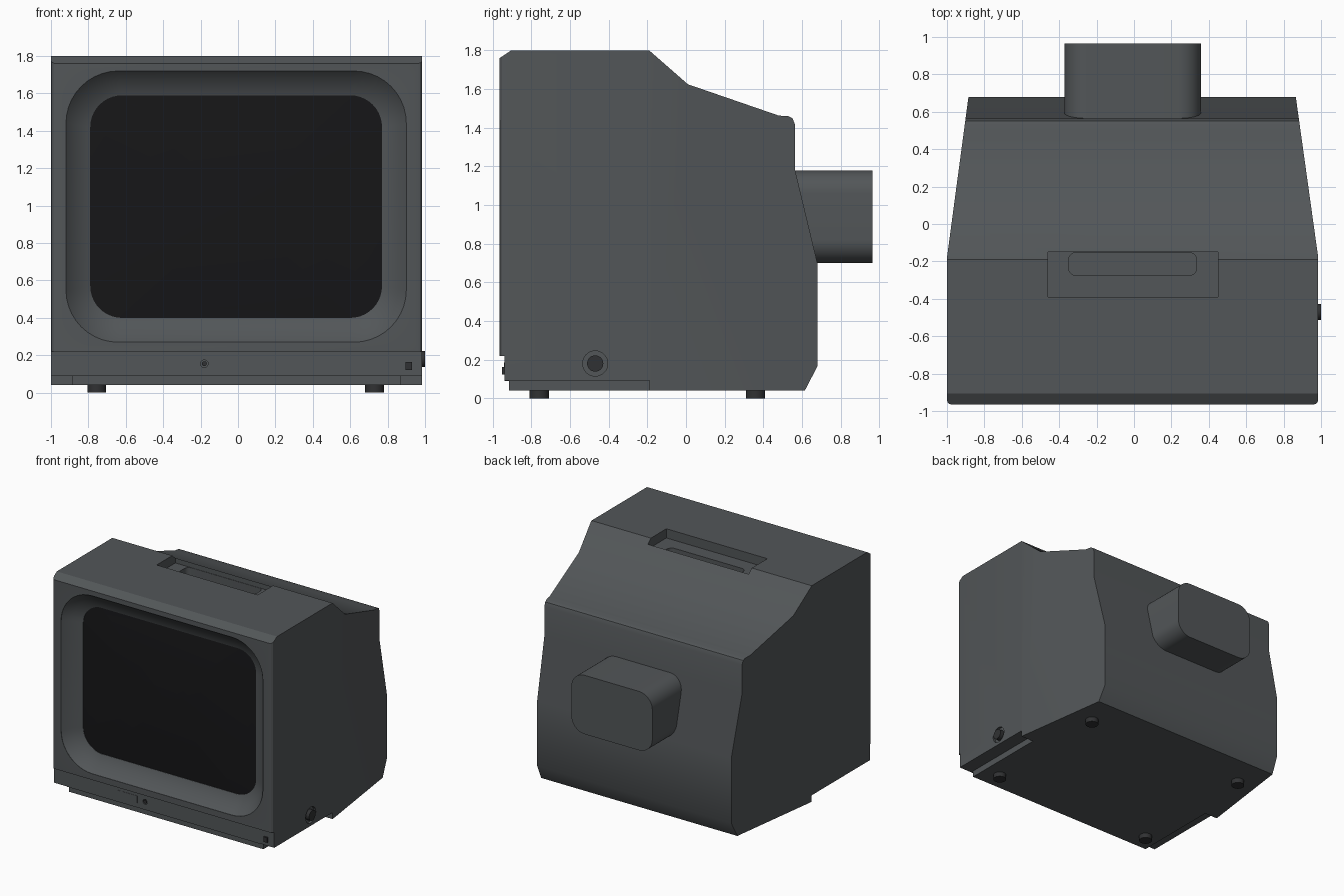
import bpy, bmesh, math
from mathutils import Matrix

if "Cube" in bpy.data.objects:
    bpy.data.objects.remove(bpy.data.objects["Cube"])


def material(name, c):
    m = bpy.data.materials.new(name)
    m.diffuse_color = (*c, 1)
    m.use_nodes = True
    m.node_tree.nodes["Principled BSDF"].inputs["Base Color"].default_value = m.diffuse_color
    return m


CASE = material("case_grey", (0.085, 0.093, 0.098))
DARK = material("dark_plastic", (0.03, 0.031, 0.033))
GLASS = material("screen_black", (0.008, 0.008, 0.009))


def finish(bm, name, mat, smooth=True):
    bmesh.ops.recalc_face_normals(bm, faces=bm.faces)
    me = bpy.data.meshes.new(name)
    bm.to_mesh(me)
    bm.free()
    ob = bpy.data.objects.new(name, me)
    bpy.context.collection.objects.link(ob)
    me.materials.append(mat)
    if smooth:
        shade(ob)
    return ob


def shade(ob):
    bpy.ops.object.select_all(action='DESELECT')
    ob.select_set(True)
    bpy.context.view_layer.objects.active = ob
    bpy.ops.object.shade_smooth_by_angle(angle=math.radians(28))


def box(name, x, y, z, mat=CASE):
    bm = bmesh.new()
    bmesh.ops.create_cube(bm, size=1)
    for v in bm.verts:
        v.co = [(a + b) / 2 + c * (b - a) for (a, b), c in zip((x, y, z), v.co)]
    return finish(bm, name, mat, False)


def cylinder(name, centre, r, depth, axis='Z', mat=DARK):
    rot = {'X': Matrix.Rotation(math.pi / 2, 4, 'Y'),
           'Y': Matrix.Rotation(math.pi / 2, 4, 'X'), 'Z': Matrix()}[axis]
    bm = bmesh.new()
    bmesh.ops.create_cone(bm, cap_ends=True, segments=32, radius1=r, radius2=r,
                          depth=depth, matrix=Matrix.Translation(centre) @ rot)
    return finish(bm, name, mat)


def rounded_rect(x0, x1, z0, z1, r, n=10):
    pts = []
    for i, (cx, cz) in enumerate([(x1 - r, z1 - r), (x0 + r, z1 - r), (x0 + r, z0 + r), (x1 - r, z0 + r)]):
        for k in range(n + 1):
            a = math.pi / 2 * (i + k / n)
            pts.append((cx + r * math.cos(a), cz + r * math.sin(a)))
    return pts


def loft(name, rings, mat=CASE):
    bm = bmesh.new()
    loops = [[bm.verts.new(p) for p in ring] for ring in rings]
    for a, b in zip(loops, loops[1:]):
        for i in range(len(a)):
            j = (i + 1) % len(a)
            bm.faces.new((a[i], a[j], b[j], b[i]))
    bm.faces.new(loops[0])
    bm.faces.new(loops[-1])
    return finish(bm, name, mat)


def at_y(pts, y):
    return [(x, y, z) for x, z in pts]


def cut(ob, cutter):
    mod = ob.modifiers.new("cut", 'BOOLEAN')
    mod.operation, mod.solver, mod.object = 'DIFFERENCE', 'EXACT', cutter
    bpy.context.view_layer.objects.active = ob
    bpy.ops.object.modifier_apply(modifier=mod.name)
    bpy.data.objects.remove(cutter)


# Case: side profile extruded across x, tapered towards the back
profile = [(-0.965, 0.22), (-0.965, 1.76), (-0.905, 1.80), (-0.19, 1.80), (0.01, 1.625),
           (0.48, 1.463), (0.53, 1.46), (0.552, 1.448), (0.565, 1.415), (0.565, 1.18),
           (0.68, 0.70), (0.68, 0.165), (0.615, 0.04), (-0.915, 0.04), (-0.915, 0.09),
           (-0.94, 0.09), (-0.94, 0.22)]
bm = bmesh.new()
face = bm.faces.new([bm.verts.new((-1.0, y, z)) for y, z in profile])
ext = bmesh.ops.extrude_face_region(bm, geom=[face])
for v in ext['geom']:
    if isinstance(v, bmesh.types.BMVert):
        v.co.x = 0.985
bmesh.ops.bisect_plane(bm, geom=bm.verts[:] + bm.edges[:] + bm.faces[:],
                       plane_co=(0, -0.18, 0), plane_no=(0, 1, 0))
for v in bm.verts:
    t = max(0, (v.co.y + 0.18) / 0.86)
    v.co.x += t * (0.115 if v.co.x < 0 else -0.12)
corners = [e for e in bm.edges if all(v.co.y < -0.96 for v in e.verts)
           and abs(e.verts[0].co.z - e.verts[1].co.z) > 1]
bmesh.ops.bevel(bm, geom=corners, offset=0.025, segments=3, profile=0.5, affect='EDGES')
case = finish(bm, "case", CASE, False)


# Stepped screen surround sunk into the front
def glass_y(x, z):
    return -0.905 + 0.05 * ((x + 0.01) ** 2 + (z - 0.995) ** 2)


outer = rounded_rect(-0.92, 0.90, 0.27, 1.72, 0.28)
middle = rounded_rect(-0.86, 0.84, 0.33, 1.66, 0.23)
inner = rounded_rect(-0.79, 0.77, 0.40, 1.59, 0.17)
cut(case, loft("surround_cutter", [
    at_y(outer, -1.1), at_y(outer, -0.963), at_y(middle, -0.895),
    [(x, glass_y(x, z), z) for x, z in inner], at_y(inner, -0.75)]))

# Handle recess with a deeper finger slot
cut(case, box("recess_cutter", (-0.46, 0.45), (-0.39, -0.15), (1.725, 1.9)))
slot = rounded_rect(-0.35, 0.335, -0.275, -0.153, 0.04, 5)
cut(case, loft("slot_cutter", [[(x, y, z) for x, y in slot] for z in (1.64, 1.85)]))

# Undercuts beside the front of the base
for x in ((-1.2, -0.885), (0.87, 1.2)):
    cut(case, box("undercut_cutter", x, (-1.1, -0.19), (-0.1, 0.092)))

# Shallow socket on the right and small indicator hole on the front
cut(case, cylinder("knob_cutter", (1.0, -0.47, 0.18), 0.065, 0.07, 'X'))
cut(case, cylinder("indicator_cutter", (-0.18, -0.95, 0.155), 0.02, 0.05, 'Y'))
shade(case)

# Convex screen glass
rim = rounded_rect(-0.797, 0.777, 0.393, 1.597, 0.175)
rings = [at_y(rim, -0.77)]
for s in (1, 0.9, 0.75, 0.6, 0.45, 0.3, 0.15, 0.02):
    ring = [(-0.01 + (x + 0.01) * s, 0.995 + (z - 0.995) * s) for x, z in rim]
    rings.append([(x, glass_y(x, z) + 0.003, z) for x, z in ring])
loft("screen", rings, GLASS)

# Tube housing at the back
housing = rounded_rect(-0.372, 0.358, 0.70, 1.18, 0.12)
loft("tube_housing", [at_y(housing, 0.5), at_y(housing, 0.965)])

# Controls
cylinder("side_knob", (0.975, -0.47, 0.18), 0.042, 0.05, 'X')
cylinder("indicator_light", (-0.18, -0.93, 0.155), 0.013, 0.02, 'Y')
box("power_button", (0.895, 0.93), (-0.952, -0.92), (0.122, 0.163), DARK)
box("front_plate", (-0.43, -0.25), (-0.942, -0.93), (0.128, 0.185))

# Feet
for x in (-0.755, 0.73):
    for y in (-0.76, 0.36):
        cylinder("foot", (x, y, 0.025), 0.05, 0.05)
